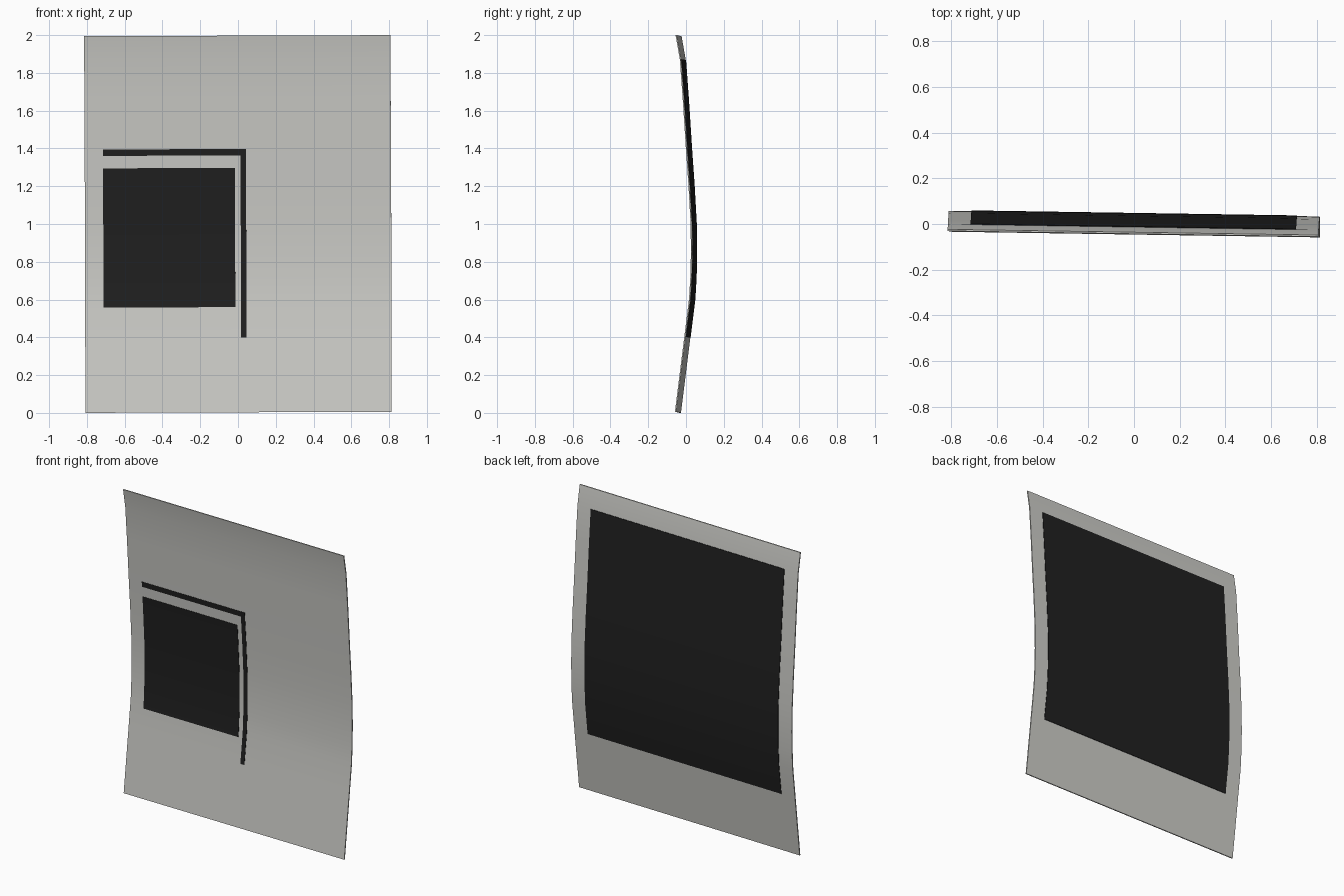
import bpy, bmesh, math
from mathutils import Matrix

if "Cube" in bpy.data.objects:
    bpy.data.objects.remove(bpy.data.objects["Cube"])

# side profile of the bent sheet: (z, y)
PROFILE = [(0, -.043), (.2, -.018), (.4, .007), (.6, .032), (.72, .039), (.85, .042),
           (1.0, .040), (1.2, .029), (1.4, .015), (1.65, -.001), (1.87, -.017), (2.0, -.040)]
T = 0.0035   # half thickness of the sheet


def bend(z):
    """Depth of the sheet's middle surface at height z."""
    for (z0, y0), (z1, y1) in zip(PROFILE, PROFILE[1:]):
        if z <= z1 + 1e-6:
            return y0 + (y1 - y0) * (z - z0) / (z1 - z0)
    return PROFILE[-1][1]


def mat(name, rgb):
    m = bpy.data.materials.new(name)
    m.diffuse_color = (*rgb, 1)
    m.use_nodes = True
    m.node_tree.nodes["Principled BSDF"].inputs["Base Color"].default_value = m.diffuse_color
    return m


grey = mat("warm_grey", (.60, .60, .57))
black = mat("black", (.014, .014, .014))

# slight turn and roll of the whole piece
TURN = (Matrix.Translation((0, 0, 1)) @ Matrix.Rotation(math.radians(-.88), 4, 'Z')
        @ Matrix.Rotation(math.radians(-.2), 4, 'Y') @ Matrix.Translation((0, 0, -1)))


def plate(name, x0, x1, z0, z1, front, back, material):
    """Curved plate following the bend, between two depth offsets."""
    zs = sorted({z0, z1} | {z for z, _ in PROFILE if z0 < z < z1})
    bm = bmesh.new()
    rings = []
    for z in zs:
        y = bend(z)
        rings.append([bm.verts.new(p) for p in ((x0, y + front, z), (x1, y + front, z),
                                                (x1, y + back, z), (x0, y + back, z))])
    for a, b in zip(rings, rings[1:]):
        for i in range(4):
            j = (i + 1) % 4
            bm.faces.new((a[i], a[j], b[j], b[i]))
    bm.faces.new(rings[0][::-1])
    bm.faces.new(rings[-1])
    bmesh.ops.recalc_face_normals(bm, faces=bm.faces)
    bm.transform(TURN)
    me = bpy.data.meshes.new(name)
    bm.to_mesh(me)
    bm.free()
    ob = bpy.data.objects.new(name, me)
    bpy.context.collection.objects.link(ob)
    me.materials.append(material)
    bpy.context.view_layer.objects.active = ob
    ob.select_set(True)
    bpy.ops.object.shade_smooth_by_angle(angle=math.radians(30))
    ob.select_set(False)


# curved sheet and the dark panel on its back
plate("sheet", -.811, .811, .003, 1.997, -T, T, grey)
plate("back_panel", -.712, .712, .40, 1.87, T - .001, T + .003, black)

# dark markings on the front: square and angled strip
F0, F1 = -T - .002, -T + .001
plate("front_square", -.714, -.016, .56, 1.297, F0, F1, black)
plate("front_strip_top", -.714, .016, 1.363, 1.397, F0, F1, black)
plate("front_strip_side", .014, .043, .40, 1.397, F0, F1, black)
